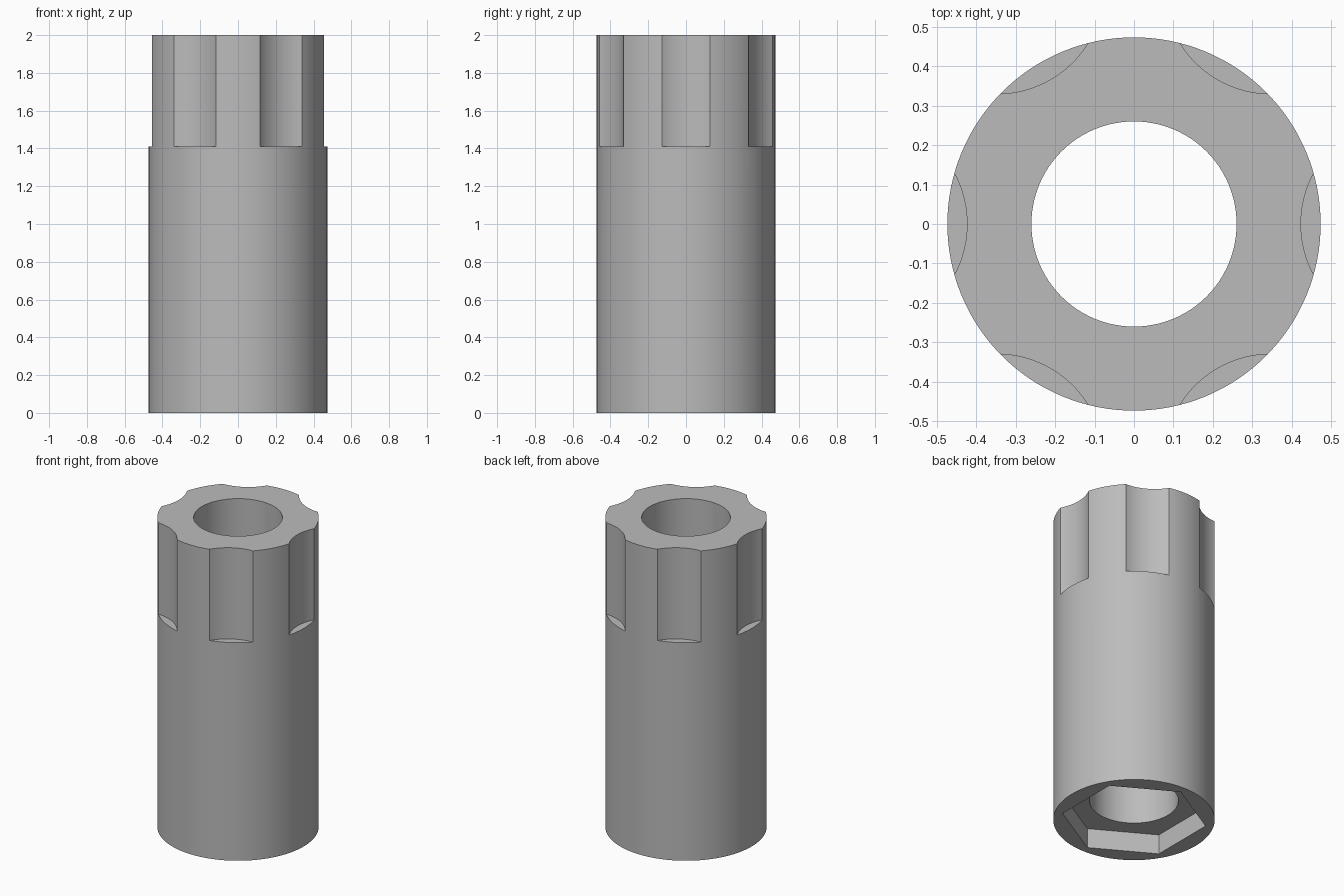
import bpy
from math import cos, sin, radians

cube = bpy.data.objects.get("Cube")
if cube:
    bpy.data.objects.remove(cube, do_unlink=True)

HEIGHT = 2.0
OUTER_R, BORE_R = 0.473, 0.26
FLUTE_R, FLUTE_DIST, FLUTE_FLOOR = 0.272, 0.695, 1.41
HEX_R, HEX_DEPTH = 0.425, 0.128


def prism(name, radius, z0, z1, sides, x=0, y=0, turn=0):
    """Upright cylinder or prism between two heights."""
    bpy.ops.mesh.primitive_cylinder_add(
        vertices=sides, radius=radius, depth=z1 - z0,
        location=(x, y, (z0 + z1) / 2), rotation=(0, 0, turn))
    obj = bpy.context.object
    obj.name = name
    return obj


def cut(target, cutter):
    """Subtract the cutter from the target and discard it."""
    cutter.hide_render = True
    mod = target.modifiers.new("cut", "BOOLEAN")
    mod.operation = "DIFFERENCE"
    mod.solver = "EXACT"
    mod.object = cutter
    bpy.context.view_layer.objects.active = target
    bpy.ops.object.modifier_apply(modifier=mod.name)
    bpy.data.objects.remove(cutter, do_unlink=True)


# Main sleeve
sleeve = prism("fluted_sleeve", OUTER_R, 0, HEIGHT, 128)

# Through bore
cut(sleeve, prism("bore_cutter", BORE_R, -0.2, HEIGHT + 0.2, 96))

# Hexagonal nut pocket underneath, corners on the y axis
cut(sleeve, prism("hex_cutter", HEX_R, -0.2, HEX_DEPTH, 6))

# Six grip flutes around the top
for i in range(6):
    a = radians(60 * i)
    cut(sleeve, prism("flute_cutter", FLUTE_R, FLUTE_FLOOR, HEIGHT + 0.2, 128,
                      FLUTE_DIST * cos(a), FLUTE_DIST * sin(a), a))

# Plain grey finish
grey = bpy.data.materials.new("plain_grey")
grey.use_nodes = True
colour = (0.5, 0.5, 0.5, 1)
grey.diffuse_color = colour
grey.node_tree.nodes["Principled BSDF"].inputs["Base Color"].default_value = colour
sleeve.data.materials.clear()
sleeve.data.materials.append(grey)

# Smooth curved walls, crisp edges
bpy.ops.object.select_all(action="DESELECT")
sleeve.select_set(True)
bpy.context.view_layer.objects.active = sleeve
bpy.ops.object.shade_smooth_by_angle(angle=radians(20))
